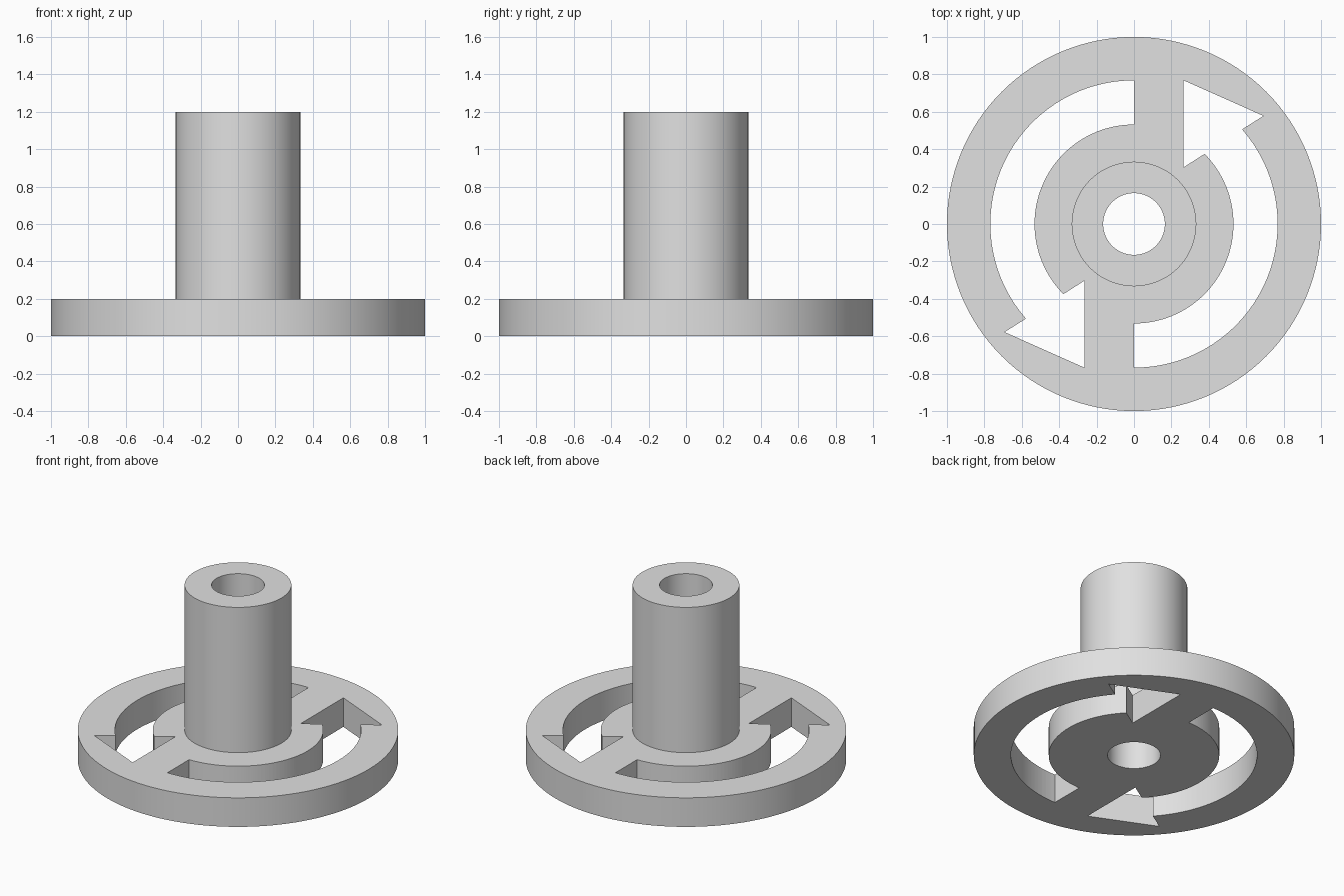
import bpy
import bmesh
from math import cos, sin, pi, radians

if "Cube" in bpy.data.objects:
    bpy.data.objects.remove(bpy.data.objects["Cube"], do_unlink=True)

SEGMENTS = 128
FLANGE_R, HUB_R, BORE_R = 1.0, 0.333, 0.165
FLANGE_H, TOTAL_H = 0.2, 1.2
SLOT_OUTER, SLOT_INNER = 0.768, 0.532

grey = bpy.data.materials.new("light grey")
grey.use_nodes = True
colour = (0.75, 0.75, 0.75, 1)
grey.diffuse_color = colour
grey.node_tree.nodes["Principled BSDF"].inputs["Base Color"].default_value = colour


def make_object(name, bm):
    bmesh.ops.recalc_face_normals(bm, faces=bm.faces)
    mesh = bpy.data.meshes.new(name)
    bm.to_mesh(mesh)
    bm.free()
    mesh.materials.append(grey)
    obj = bpy.data.objects.new(name, mesh)
    bpy.context.collection.objects.link(obj)
    return obj


def lathe(name, profile):
    """Revolve a closed (radius, height) profile around z."""
    bm = bmesh.new()
    rings = []
    for i in range(SEGMENTS):
        a = 2 * pi * i / SEGMENTS
        rings.append([bm.verts.new((r * cos(a), r * sin(a), z)) for r, z in profile])
    n = len(profile)
    for i, ring in enumerate(rings):
        following = rings[(i + 1) % SEGMENTS]
        for j in range(n):
            k = (j + 1) % n
            bm.faces.new((ring[j], following[j], following[k], ring[k]))
    return make_object(name, bm)


def prism(name, outline, z0, z1):
    bm = bmesh.new()
    face = bm.faces.new([bm.verts.new((x, y, z0)) for x, y in outline])
    new = bmesh.ops.extrude_face_region(bm, geom=[face])["geom"]
    verts = [v for v in new if isinstance(v, bmesh.types.BMVert)]
    bmesh.ops.translate(bm, verts=verts, vec=(0, 0, z1 - z0))
    return make_object(name, bm)


def arc(radius, start, end, steps=48):
    angles = [radians(start + (end - start) * i / steps) for i in range(steps + 1)]
    return [(radius * cos(a), radius * sin(a)) for a in angles]


# Flange and hollow hub in one turned body
wheel = lathe("flanged_hub", [
    (BORE_R, 0), (FLANGE_R, 0), (FLANGE_R, FLANGE_H),
    (HUB_R, FLANGE_H), (HUB_R, TOTAL_H), (BORE_R, TOTAL_H)])

# Curved arrow slot: outer arc, inner arc, then the arrow head
slot = (arc(SLOT_OUTER, 41.2, -90) + arc(SLOT_INNER, -90, 44.8)
        + [(0.265, 0.303), (0.265, 0.768), (0.692, 0.578)])

# Cut the slot twice, half a turn apart
for side in (1, -1):
    cutter = prism("slot_cutter", [(side * x, side * y) for x, y in slot],
                   -0.1, FLANGE_H + 0.1)
    cutter.hide_render = True
    cut = wheel.modifiers.new("arrow_slot", 'BOOLEAN')
    cut.operation = 'DIFFERENCE'
    cut.solver = 'EXACT'
    cut.object = cutter
    bpy.context.view_layer.objects.active = wheel
    bpy.ops.object.modifier_apply(modifier=cut.name)
    bpy.data.objects.remove(cutter, do_unlink=True)

# Smooth round walls, crisp rims
bpy.ops.object.select_all(action='DESELECT')
wheel.select_set(True)
bpy.context.view_layer.objects.active = wheel
bpy.ops.object.shade_smooth_by_angle(angle=radians(25))
